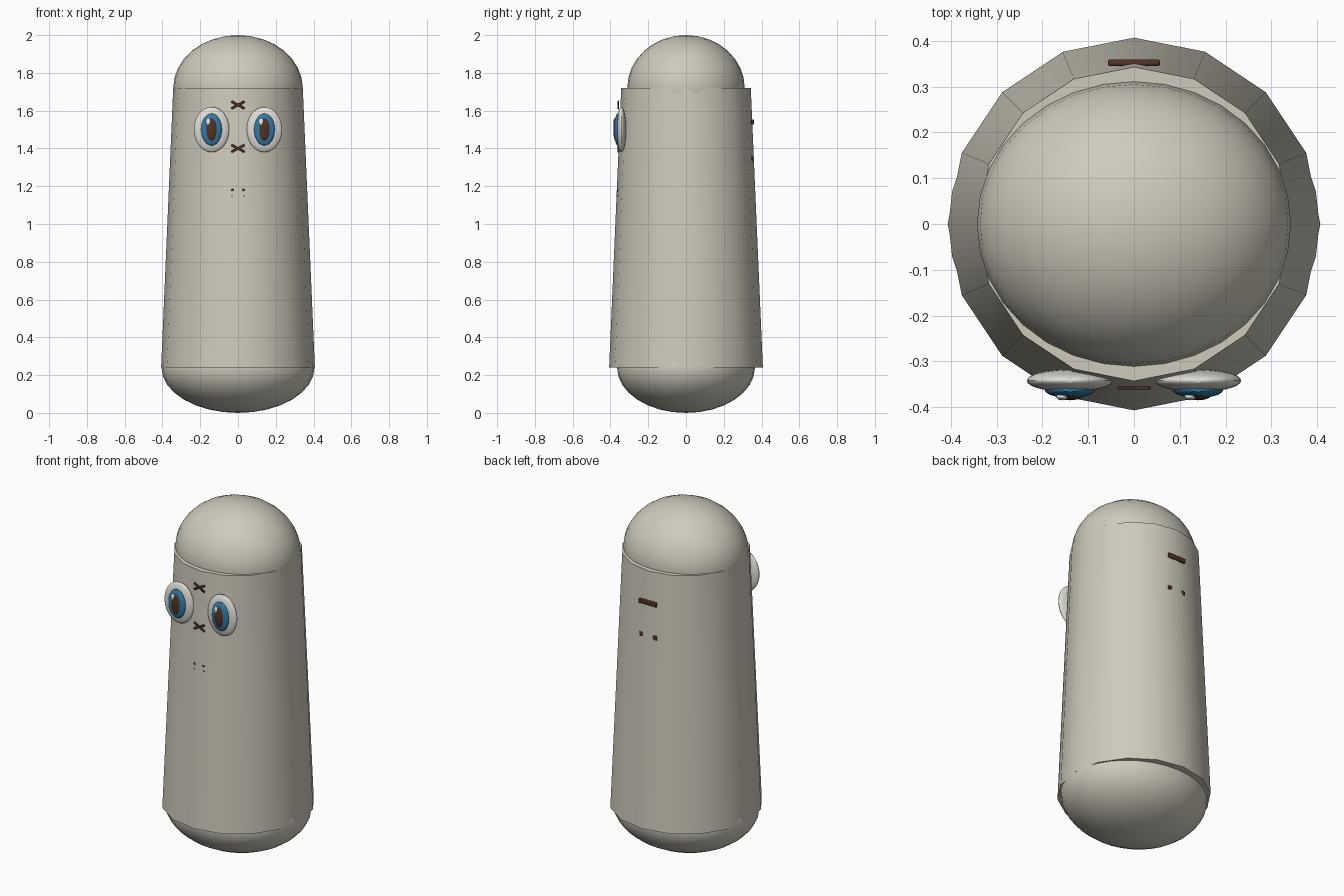
import bpy, math

if "Cube" in bpy.data.objects:
    bpy.data.objects.remove(bpy.data.objects["Cube"])


def material(name, rgb):
    m = bpy.data.materials.new(name)
    m.diffuse_color = (*rgb, 1)
    m.use_nodes = True
    m.node_tree.nodes["Principled BSDF"].inputs["Base Color"].default_value = m.diffuse_color
    return m


CLAY = material("warm grey", (0.62, 0.59, 0.50))
WHITE = material("eye white", (0.74, 0.72, 0.66))
BLUE = material("iris blue", (0.03, 0.20, 0.40))
BROWN = material("dark brown", (0.085, 0.032, 0.018))
GLINT = material("glint white", (0.9, 0.9, 0.9))


def finish(name, mat):
    ob = bpy.context.object
    ob.name = name
    ob.data.materials.append(mat)
    bpy.ops.object.transform_apply(location=False, rotation=False, scale=True)
    bpy.ops.object.shade_smooth_by_angle(angle=math.radians(30))
    return ob


def ellipsoid(name, loc, radii, mat, segments=32, rings=16):
    bpy.ops.mesh.primitive_uv_sphere_add(segments=segments, ring_count=rings, radius=1, location=loc)
    bpy.context.object.scale = radii
    return finish(name, mat)


def bar(name, loc, size, mat, angle=0):
    # rounded stick turned in the xz plane
    bpy.ops.mesh.primitive_cube_add(size=1, location=loc, rotation=(0, angle, 0))
    bpy.context.object.scale = size
    ob = finish(name, mat)
    bevel = ob.modifiers.new("rounding", 'BEVEL')
    bevel.width = min(size) * 0.3
    bevel.segments = 2
    return ob


# tapered sixteen-sided body with rounded ends
bpy.ops.mesh.primitive_cone_add(vertices=16, radius1=0.407, radius2=0.343, depth=1.48, location=(0, 0, 0.98))
finish("body", CLAY)
ellipsoid("head_dome", (0, 0, 1.72), (0.343, 0.311, 0.28), CLAY)
ellipsoid("base_dome", (0, 0, 0.24), (0.405, 0.365, 0.24), CLAY)

# eyes: layered flattened ellipsoids
for side, sx in (("left", -1), ("right", 1)):
    x = sx * 0.14
    ellipsoid(f"{side}_eye", (x, -0.342, 1.5), (0.094, 0.025, 0.12), WHITE)
    ellipsoid(f"{side}_iris", (x, -0.362, 1.5), (0.055, 0.018, 0.085), BLUE, 24, 12)
    ellipsoid(f"{side}_pupil", (x, -0.371, 1.5), (0.031, 0.014, 0.062), BROWN, 24, 12)
    ellipsoid(f"{side}_glint", (x - 0.017, -0.377, 1.54), (0.013, 0.008, 0.02), GLINT, 16, 8)

# crossed stitches down the front, the lowest half sunk in
for i, z in enumerate((1.63, 1.40, 1.165)):
    for tilt in (-1, 1):
        bar(f"cross_stitch_{i + 1}", (0, -0.358, z), (0.078, 0.008, 0.012), BROWN, tilt * math.radians(28))

# straight stitches on the back
bar("back_stitch_upper", (0, 0.352, 1.54), (0.114, 0.014, 0.026), BROWN)
bar("back_stitch_lower", (0, 0.346, 1.345), (0.114, 0.014, 0.026), BROWN)
